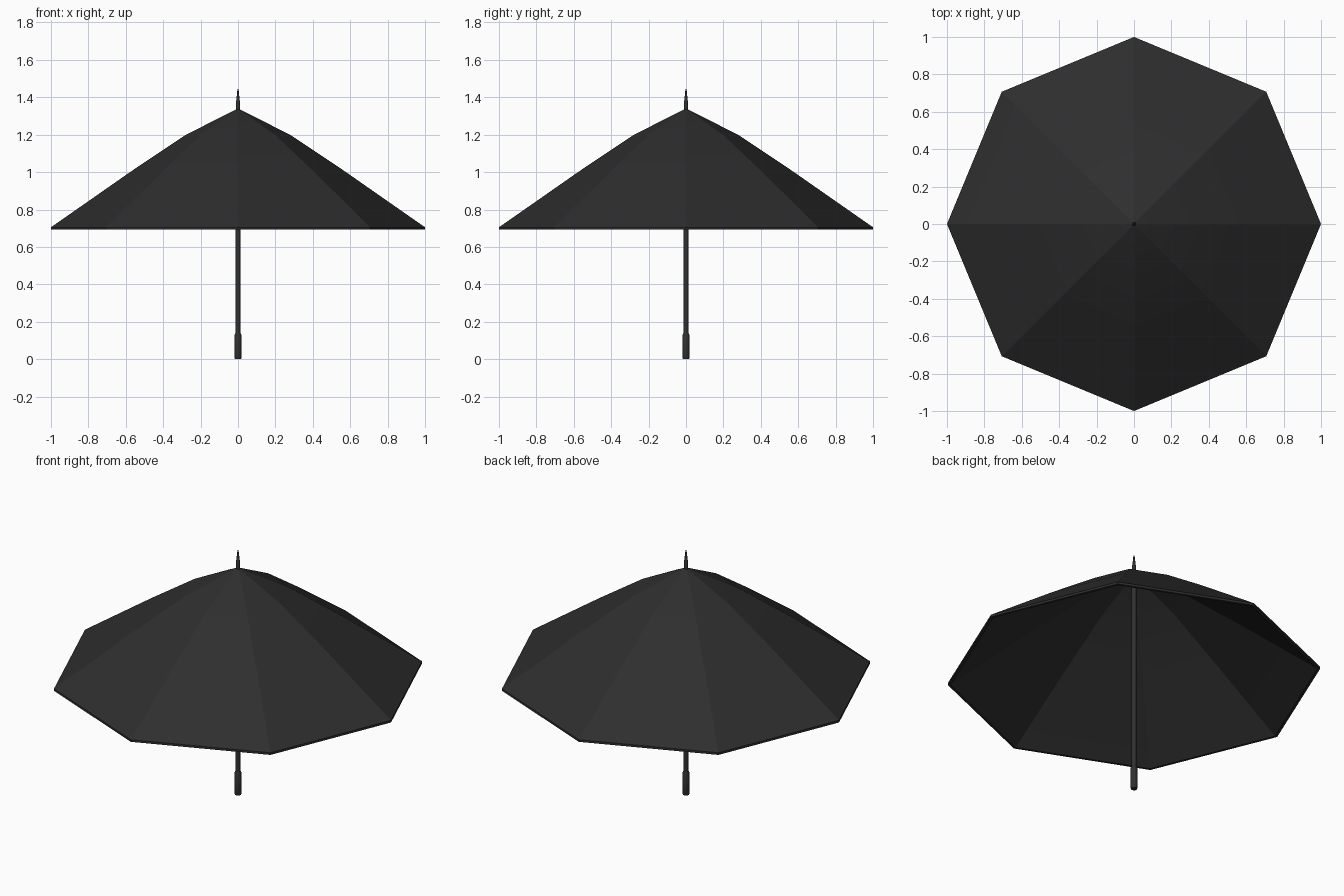
import bpy, bmesh, math

if "Cube" in bpy.data.objects:
    bpy.data.objects.remove(bpy.data.objects["Cube"])


def material(name, value):
    m = bpy.data.materials.new(name)
    m.diffuse_color = (value, value, value, 1)
    m.use_nodes = True
    m.node_tree.nodes["Principled BSDF"].inputs["Base Color"].default_value = m.diffuse_color
    return m


BLACK = material("black fabric", 0.027)
METAL = material("dark metal", 0.03)


def lathe(name, profile, sides, mat, angle):
    """Revolve (radius, z) points about z; radius 0 becomes a single pole point."""
    bm = bmesh.new()
    rings = []
    for r, z in profile:
        if r == 0:
            rings.append([bm.verts.new((0, 0, z))] * sides)
        else:
            rings.append([bm.verts.new((r * math.cos(2 * math.pi * i / sides),
                                        r * math.sin(2 * math.pi * i / sides), z))
                          for i in range(sides)])
    for a, b in zip(rings, rings[1:]):
        for i in range(sides):
            j = (i + 1) % sides
            quad = [a[i], a[j], b[j], b[i]]
            bm.faces.new(list(dict.fromkeys(quad)))
    bmesh.ops.recalc_face_normals(bm, faces=bm.faces)
    mesh = bpy.data.meshes.new(name)
    bm.to_mesh(mesh)
    bm.free()
    mesh.materials.append(mat)
    ob = bpy.data.objects.new(name, mesh)
    bpy.context.collection.objects.link(ob)
    bpy.ops.object.select_all(action='DESELECT')
    bpy.context.view_layer.objects.active = ob
    ob.select_set(True)
    bpy.ops.object.shade_smooth_by_angle(angle=math.radians(angle))
    return ob


# Eight-panel canopy: outer skin, short vertical rim, inner skin
outer = [(0, 1.34), (0.28, 1.199), (0.57, 1.005), (1.0, 0.705)]
inner = [(0.985, 0.692), (0.56, 0.992), (0.275, 1.185), (0, 1.325)]
lathe("canopy", outer + [(1.0, 0.692)] + inner, 8, BLACK, 15)

# Shaft running from the handle up through the canopy
lathe("shaft", [(0, 0.10), (0.013, 0.10), (0.013, 1.33), (0, 1.33)], 16, METAL, 30)

# Grip with softened ends
lathe("handle", [(0, 0), (0.016, 0), (0.018, 0.004), (0.018, 0.13),
                 (0.014, 0.138), (0, 0.138)], 16, METAL, 30)

# Pointed ferrule on top
lathe("ferrule", [(0, 1.32), (0.012, 1.32), (0.012, 1.375), (0.009, 1.385),
                  (0.003, 1.442), (0, 1.445)], 16, METAL, 30)
